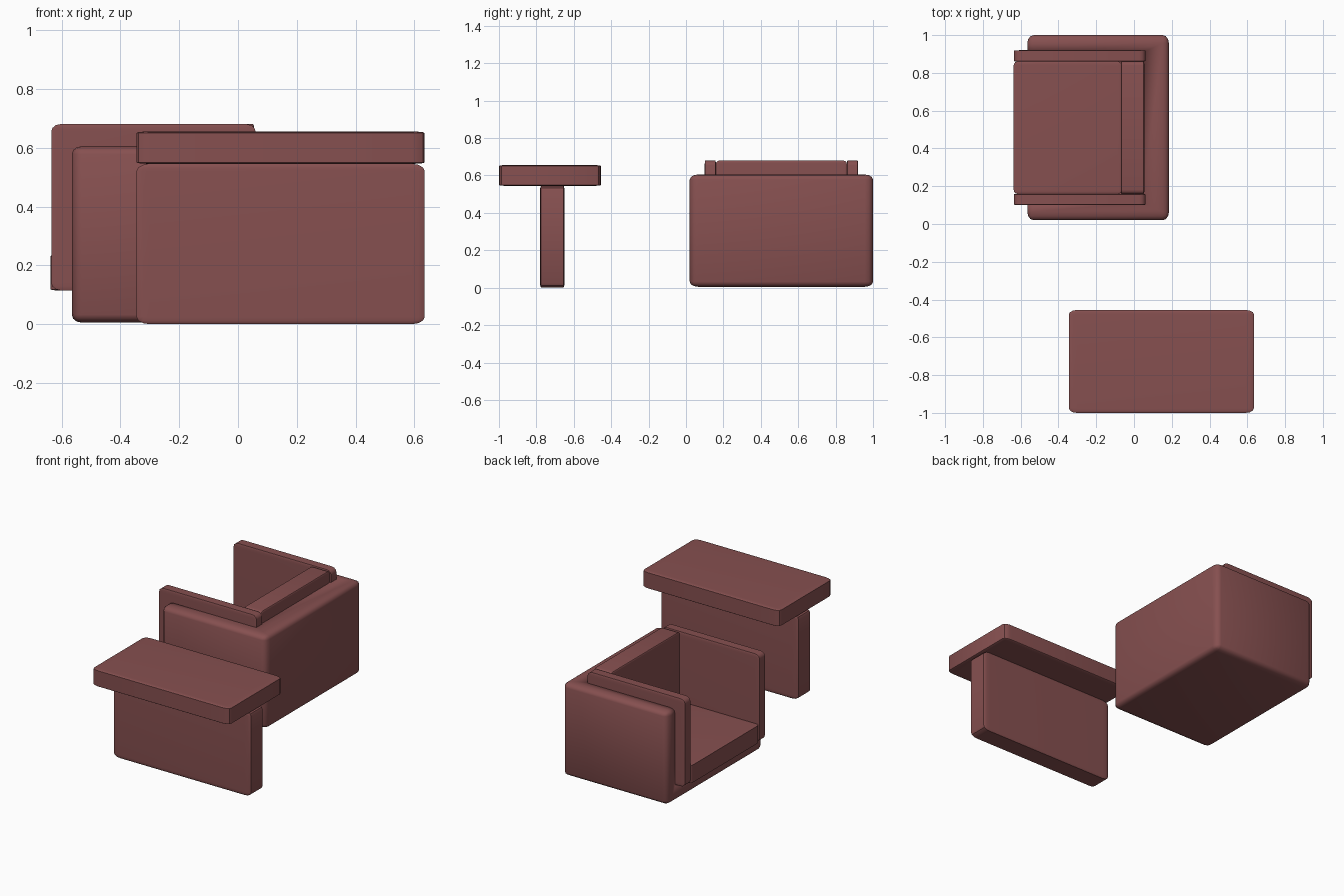
import bpy, bmesh

if "Cube" in bpy.data.objects:
    bpy.data.objects.remove(bpy.data.objects["Cube"])

mat = bpy.data.materials.new("dusty_red")
mat.diffuse_color = (0.24, 0.08, 0.08, 1)
mat.use_nodes = True
mat.node_tree.nodes["Principled BSDF"].inputs["Base Color"].default_value = mat.diffuse_color


def rounded_box(name, x, y, z, bevel=0.045):
    """Bevelled unit cube stretched to the given (min, max) ranges."""
    bm = bmesh.new()
    bmesh.ops.create_cube(bm, size=1)
    if bevel:
        bmesh.ops.bevel(bm, geom=bm.edges[:], offset=bevel, segments=3,
                        profile=0.5, affect='EDGES')
    for v in bm.verts:
        for i, (lo, hi) in enumerate((x, y, z)):
            v.co[i] = (lo + hi) / 2 + v.co[i] * (hi - lo)
    me = bpy.data.meshes.new(name)
    bm.to_mesh(me)
    bm.free()
    ob = bpy.data.objects.new(name, me)
    bpy.context.collection.objects.link(ob)
    me.materials.append(mat)
    bpy.ops.object.select_all(action='DESELECT')
    ob.select_set(True)
    bpy.context.view_layer.objects.active = ob
    bpy.ops.object.shade_smooth_by_angle(angle=0.6)
    return ob


# Armchair shell, open to the -x side and the top
shell = rounded_box("chair_shell", (-0.565, 0.185), (0.02, 1.0), (0.005, 0.605))
cutter = rounded_box("seat_cutter", (-0.9, 0.04), (0.115, 0.905), (0.13, 0.9), 0)
cut = shell.modifiers.new("seat_opening", 'BOOLEAN')
cut.operation = 'DIFFERENCE'
cut.solver = 'EXACT'
cut.object = cutter
bpy.context.view_layer.objects.active = shell
bpy.ops.object.modifier_apply(modifier=cut.name)
bpy.data.objects.remove(cutter)

# Inner side panels
for side, y in (("right", (0.10, 0.16)), ("left", (0.86, 0.92))):
    rounded_box(f"{side}_side_panel", (-0.635, 0.06), y, (0.115, 0.68))

# Seat and backrest cushions
rounded_box("seat_cushion", (-0.637, -0.065), (0.16, 0.86), (0.115, 0.235), 0.03)
rounded_box("back_cushion", (-0.07, 0.055), (0.16, 0.86), (0.115, 0.68), 0.03)

# Side table: slab top on a full-length upright
rounded_box("table_top", (-0.345, 0.635), (-1.0, -0.455), (0.545, 0.655))
rounded_box("table_leg", (-0.345, 0.635), (-0.78, -0.65), (0.0, 0.545))
